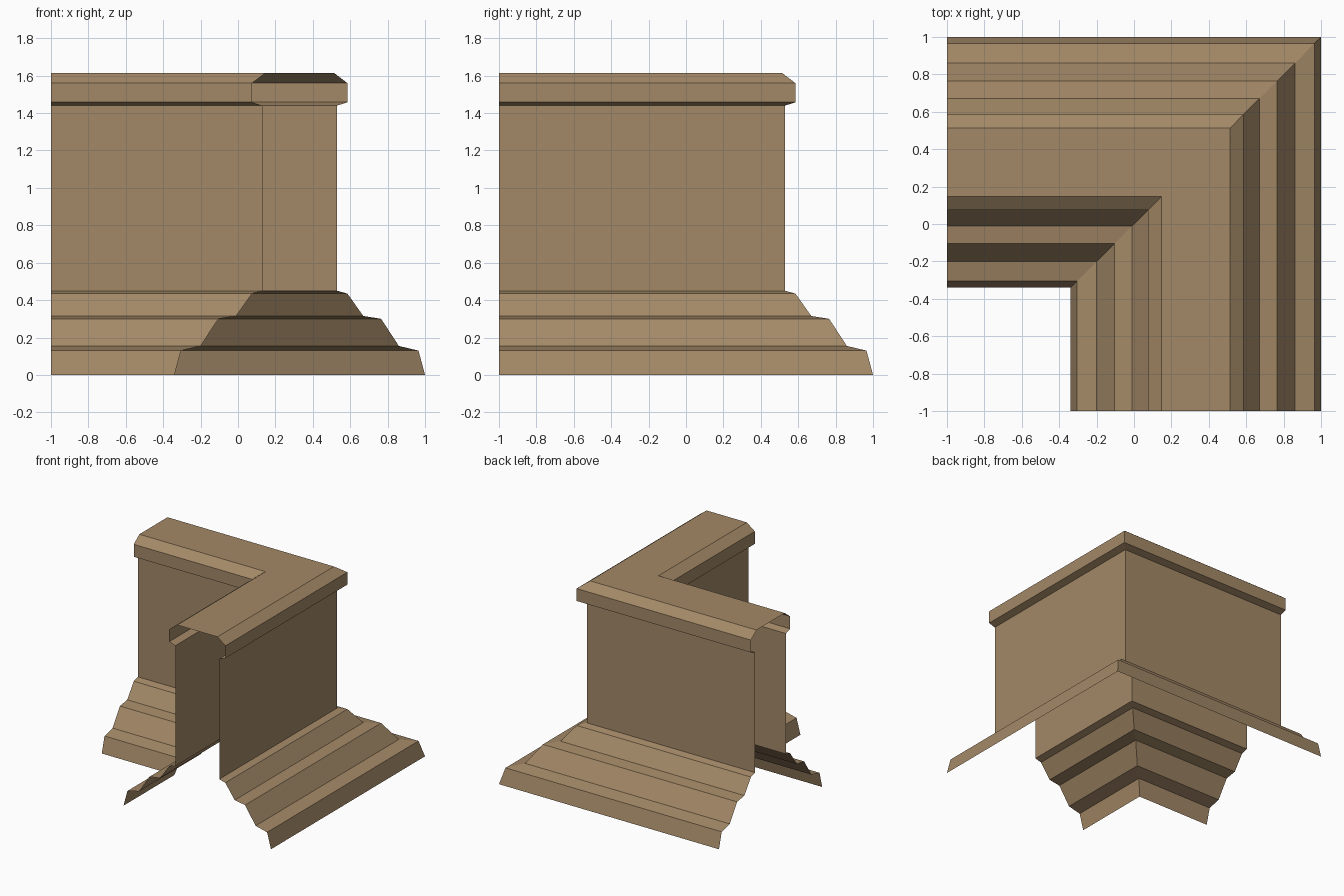
import bpy, bmesh

if "Cube" in bpy.data.objects:
    bpy.data.objects.remove(bpy.data.objects["Cube"])

stone = bpy.data.materials.new("tan_stone")
stone.diffuse_color = (0.37, 0.25, 0.136, 1)
stone.use_nodes = True
stone.node_tree.nodes["Principled BSDF"].inputs["Base Color"].default_value = stone.diffuse_color

def sweep(name, profile):
    """Sweep an (offset, height) profile round the mitred L corner, ends open."""
    bm = bmesh.new()
    rows = [[bm.verts.new(p) for p in ((-1, d, z), (d, d, z), (d, -1, z))]
            for d, z in profile]
    for low, high in zip(rows, rows[1:]):
        for k in range(2):
            bm.faces.new((low[k], high[k], high[k + 1], low[k + 1]))
    mesh = bpy.data.meshes.new(name)
    bm.to_mesh(mesh)
    bm.free()
    mesh.materials.append(stone)
    obj = bpy.data.objects.new(name, mesh)
    bpy.context.collection.objects.link(obj)
    return obj

# Half profiles measured from the wall centre line, mirrored for the inner side
CENTRE = 0.33
base = [(0.67, 0.0), (0.635, 0.13), (0.53, 0.155), (0.435, 0.30),
        (0.34, 0.315), (0.255, 0.435), (0.2, 0.45)]
wall = [(0.2, 0.45), (0.2, 1.44)]
cap = [(0.2, 1.44), (0.255, 1.458), (0.255, 1.56), (0.183, 1.615)]

def outer(half):
    return [(CENTRE + w, z) for w, z in half]

def inner(half):
    return [(CENTRE - w, z) for w, z in reversed(half)]

# Stepped base and plain wall on both sides
for part, half in (("base", base), ("wall", wall)):
    sweep("outer_" + part, outer(half))
    sweep("inner_" + part, inner(half))

# Coping runs over the top from outer to inner side
sweep("coping", outer(cap) + inner(cap))
